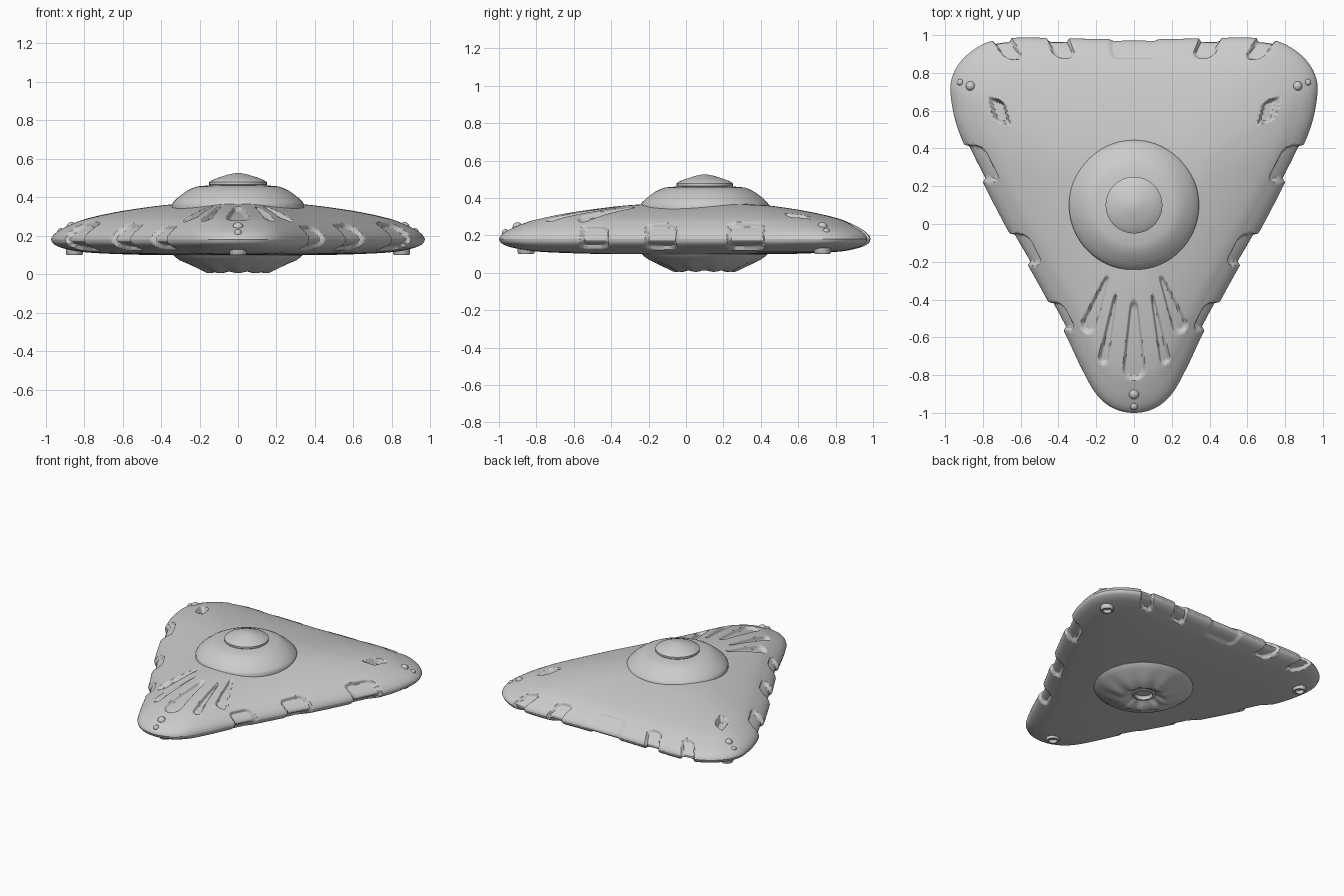
import bpy
import bmesh
import math
from mathutils import Vector

cube = bpy.data.objects.get("Cube")
if cube:
    bpy.data.objects.remove(cube, do_unlink=True)

GREY = (0.6, 0.6, 0.6, 1)
metal = bpy.data.materials.new("grey metal")
metal.diffuse_color = GREY
metal.use_nodes = True
metal.node_tree.nodes["Principled BSDF"].inputs["Base Color"].default_value = GREY

HUB = Vector((0, 0.1))


def finish(bm, name, angle=35):
    bmesh.ops.recalc_face_normals(bm, faces=bm.faces)
    mesh = bpy.data.meshes.new(name)
    bm.to_mesh(mesh)
    bm.free()
    obj = bpy.data.objects.new(name, mesh)
    bpy.context.collection.objects.link(obj)
    mesh.materials.append(metal)
    bpy.ops.object.select_all(action="DESELECT")
    obj.select_set(True)
    bpy.context.view_layer.objects.active = obj
    bpy.ops.object.shade_smooth_by_angle(angle=math.radians(angle))
    return obj


def catmull(points, steps, closed=False):
    """Smooth curve through the points."""
    n = len(points)
    pick = (lambda i: points[i % n]) if closed else (lambda i: points[min(max(i, 0), n - 1)])
    out = []
    for i in range(n if closed else n - 1):
        a, b, c, d = (Vector(pick(i + k)) for k in (-1, 0, 1, 2))
        for s in range(steps):
            t = s / steps
            out.append(0.5 * (2 * b + (c - a) * t + (2 * a - 5 * b + 4 * c - d) * t * t
                              + (3 * b - a - 3 * c + d) * t ** 3))
    if not closed:
        out.append(Vector(points[-1]))
    return out


def bridge(bm, rings):
    for low, high in zip(rings, rings[1:]):
        n = len(low)
        for i in range(n):
            j = (i + 1) % n
            bm.faces.new((low[i], low[j], high[j], high[i]))


def lathe(name, profile, centre, sides=64, flute=0.0):
    """Turned part; flute adds radial ripples to the middle of the profile."""
    bm = bmesh.new()
    rings = []
    for r, z in profile:
        ring = []
        for i in range(sides):
            a = math.tau * i / sides
            ripple = flute * math.cos(10 * a) if 0.08 < r < 0.27 else 0
            ring.append(bm.verts.new((centre[0] + r * math.cos(a),
                                      centre[1] + r * math.sin(a), z + ripple)))
        rings.append(ring)
    bridge(bm, rings)
    bmesh.ops.remove_doubles(bm, verts=bm.verts, dist=0.0002)
    return finish(bm, name)


# Recess shapes, measured as distance outside the shape on the plan
def panel(origin, axis_a, half_a, axis_b, half_b, corner, depth, top_only=False):
    o, a, b = Vector(origin), Vector(axis_a).normalized(), Vector(axis_b).normalized()
    det = a.cross(b)

    def distance(p):
        q = p - o
        u = abs(q.cross(b) / det) - half_a + corner
        v = abs(a.cross(q) / det) - half_b + corner
        return math.hypot(max(u, 0), max(v, 0)) + min(max(u, v), 0) - corner
    return distance, depth, top_only


def slot(start, end, r0, r1, depth):
    a, b = Vector(start), Vector(end)
    ab = b - a

    def distance(p):
        h = min(max((p - a).dot(ab) / ab.length_squared, 0), 1)
        return (p - a - ab * h).length - r0 - (r1 - r0) * h
    return distance, depth, True


EDGE = (0.46, 0.89)
recesses = [
    # side windows
    panel((0.85, 0.32), (1, 0), 0.1, EDGE, 0.11, 0.05, 0.022),
    panel((0.61, -0.135), (1, 0), 0.09, EDGE, 0.095, 0.05, 0.022),
    panel((0.41, -0.49), (1, 0), 0.07, EDGE, 0.085, 0.045, 0.022),
    # rear windows
    panel((0.7, 0.98), (0.07, 0.11), 0.13, (1, 0), 0.055, 0.045, 0.022),
    panel((0.4, 0.98), (0.04, 0.11), 0.11, (1, 0), 0.06, 0.045, 0.022),
    panel((0, 0.98), (0, 1), 0.11, (1, 0), 0.13, 0.05, 0.01),
    # corner vents
    panel((0.715, 0.6), (1, 0.3), 0.045, (0.25, 1), 0.065, 0.025, 0.04, True),
    # fan of nose slots
    slot((0, -0.44), (0, -0.765), 0.026, 0.062, 0.022),
    slot((0.1, -0.39), (0.163, -0.715), 0.014, 0.03, 0.022),
    slot((0.148, -0.295), (0.242, -0.535), 0.016, 0.044, 0.022),
]

# Hull outline and cross-section
half = [(0.22, 0.98), (0.44, 0.985), (0.64, 0.985), (0.78, 0.96), (0.9, 0.88), (0.965, 0.77),
        (0.965, 0.64), (0.92, 0.47), (0.8, 0.22), (0.67, -0.03), (0.555, -0.23),
        (0.45, -0.42), (0.36, -0.59), (0.28, -0.76), (0.2, -0.9), (0.11, -0.975)]
outline = catmull([(0, 0.98)] + half + [(0, -1)] + [(-x, y) for x, y in reversed(half)],
                  18, closed=True)
upper = catmull([(0.25, 0.368), (0.4, 0.358), (0.62, 0.328), (0.8, 0.291), (0.9, 0.255),
                 (0.96, 0.225), (0.99, 0.2), (1, 0.18)], 14)
lower = catmull([(1, 0.18), (0.985, 0.156), (0.93, 0.133), (0.8, 0.112), (0.5, 0.1),
                 (0.25, 0.1)], 8)[1:]


def hull_height(x, y):
    """Height of the upper skin above a plan point."""
    q = Vector((x, y)) - HUB
    rim = min((p - HUB for p in outline), key=lambda r: abs(r.angle(q)))
    t = q.length / rim.length
    return min(upper, key=lambda s: abs(s[0] - t))[1]


bm = bmesh.new()
rings = []
for t, z in upper + lower:
    rings.append([bm.verts.new((*(HUB + (p - HUB) * t), z)) for p in outline])
bridge(bm, rings)
bmesh.ops.recalc_face_normals(bm, faces=bm.faces)
bm.normal_update()
moves = []
SOFT = 0.014
for v in bm.verts:
    plan = Vector((abs(v.co.x), v.co.y))
    push = 0
    for distance, depth, top_only in recesses:
        if top_only and v.co.z < 0.19:
            continue
        d = distance(plan)
        if d < 0:
            s = min(-d / SOFT, 1)
            push = max(push, depth * s * s * (3 - 2 * s))
    if push:
        moves.append((v, v.normal * push))
for v, shift in moves:
    v.co -= shift
finish(bm, "hull", 50)

# Stepped dome, turret and belly dish
lathe("dome", [(0.344, 0.34), (0.344, 0.362), (0.335, 0.376), (0.31, 0.4), (0.27, 0.43),
               (0.24, 0.446), (0.21, 0.456), (0.14, 0.462)], HUB, 96)
lathe("turret", [(0.14, 0.455), (0.15, 0.465), (0.15, 0.478), (0.138, 0.487), (0.1, 0.502),
                 (0.05, 0.518), (0.02, 0.524), (0, 0.525)], HUB)
lathe("belly_dish", [(0.335, 0.12), (0.335, 0.098), (0.325, 0.088), (0.3, 0.07),
                     (0.22, 0.035), (0.165, 0.009), (0.14, 0.009), (0.11, 0.025),
                     (0.08, 0.04), (0.072, 0.035), (0.062, 0.035), (0.055, 0.06),
                     (0, 0.06)], HUB, 120, 0.004)

# Landing feet and marker lamps at each corner
for name, x, y in (("nose", 0, -0.855), ("left", 0.85, 0.73), ("right", -0.85, 0.73)):
    lathe(name + "_foot", [(0.045, 0.15), (0.045, 0.108), (0.04, 0.1), (0.03, 0.1),
                           (0.026, 0.106), (0.026, 0.125), (0, 0.125)], (x, y), 32)
    side = (x > 0) - (x < 0)
    lamps = [(0.865 * side, 0.73, 0.026), (0.92 * side, 0.75, 0.018)] if side else \
        [(0, -0.9, 0.028), (0, -0.965, 0.02)]
    for k, (lx, ly, radius) in enumerate(lamps):
        bm = bmesh.new()
        bmesh.ops.create_uvsphere(bm, u_segments=20, v_segments=12, radius=radius)
        bmesh.ops.translate(bm, verts=bm.verts, vec=(lx, ly, hull_height(lx, ly) - radius * 0.3))
        finish(bm, f"{name}_lamp_{k + 1}")
